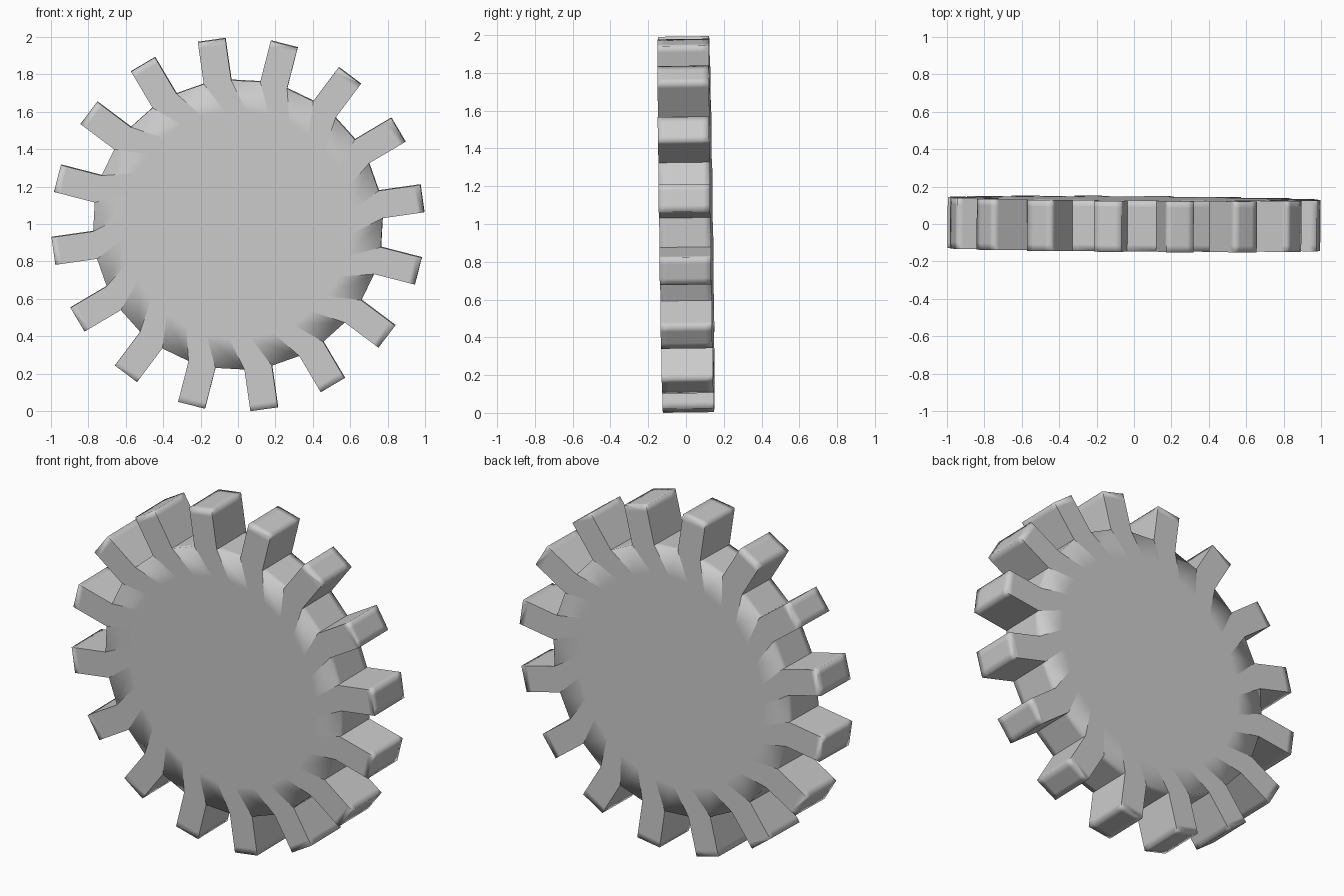
import bpy, bmesh, math
from mathutils import Matrix, Vector

cube = bpy.data.objects.get("Cube")
if cube:
    bpy.data.objects.remove(cube, do_unlink=True)

TEETH = 16
START = math.radians(8.1)
HALF_W = 0.074          # half the tooth width
ROOT, TIP = 0.77, 0.995
HUB = 0.61              # flat middle of each face
HALF_D = 0.136          # half the thickness
SOFT = 0.035            # width of the softened strip along edges
TWIST = math.radians(7)

# Colour
steel = bpy.data.materials.new("plain_grey")
steel.use_nodes = True
grey = (0.6, 0.6, 0.6, 1)
steel.diffuse_color = grey
steel.node_tree.nodes["Principled BSDF"].inputs["Base Color"].default_value = grey

# Outline of one tooth: (distance out, distance across)
w = HALF_W
half = [(ROOT, w), (TIP - SOFT, w), (TIP, w), (TIP, w - SOFT)]
tooth = [(r, -s) for r, s in half] + [(r, s) for r, s in reversed(half)]
N = len(tooth)


def spin(r, s, a, y):
    return Vector((r * math.cos(a) - s * math.sin(a), y,
                   r * math.sin(a) + s * math.cos(a)))


bm = bmesh.new()
angles = [START + i * math.tau / TEETH for i in range(TEETH)]
levels = [-HALF_D, -HALF_D + SOFT, HALF_D - SOFT, HALF_D]
loops = [[bm.verts.new(spin(r, s, a, y)) for a in angles for r, s in tooth]
         for y in levels]
total = N * TEETH


def harden(a, b):
    edge = bm.edges.get((a, b))
    if edge:
        edge.smooth = False


# Walls around the rim
for low, high in zip(loops, loops[1:]):
    for i in range(total):
        j = (i + 1) % total
        bm.faces.new((low[i], low[j], high[j], high[i]))
    for i in range(total):
        if i % N in (0, N - 1):
            harden(low[i], high[i])

# Front and back faces: hub, tooth strips and gaps between teeth
for loop, turn in ((loops[0], -TWIST), (loops[-1], TWIST)):
    y = loop[0].co.y
    spread = math.atan(HALF_W / ROOT)
    ring = [bm.verts.new(spin(HUB, 0, a + turn + d, y))
            for a in angles for d in (-spread, spread)]
    bm.faces.new(ring)
    for t in range(TEETH):
        p = loop[t * N:(t + 1) * N]
        following = loop[(t + 1) % TEETH * N]
        a, b, c = ring[2 * t], ring[2 * t + 1], ring[(2 * t + 2) % len(ring)]
        bm.faces.new((a, p[0], p[-1], b))
        bm.faces.new((p[0], p[1], p[-2], p[-1]))
        bm.faces.new(p[1:-1])
        bm.faces.new((b, p[-1], following, c))
        for u, v in ((a, p[0]), (b, p[-1]), (p[0], p[1]), (p[1], p[2]),
                     (p[-1], p[-2]), (p[-2], p[-3])):
            harden(u, v)

bmesh.ops.recalc_face_normals(bm, faces=bm.faces[:])
for f in bm.faces:
    f.smooth = True

# Slight lean, then stand on the ground
bm.transform(Matrix.Rotation(-0.0075, 4, 'Z') @ Matrix.Rotation(0.014, 4, 'X'))
lowest = min(v.co.z for v in bm.verts)
bm.transform(Matrix.Translation((0, 0, -lowest)))

mesh = bpy.data.meshes.new("gear_wheel")
bm.to_mesh(mesh)
bm.free()
mesh.materials.append(steel)
gear = bpy.data.objects.new("gear_wheel", mesh)
bpy.context.collection.objects.link(gear)
